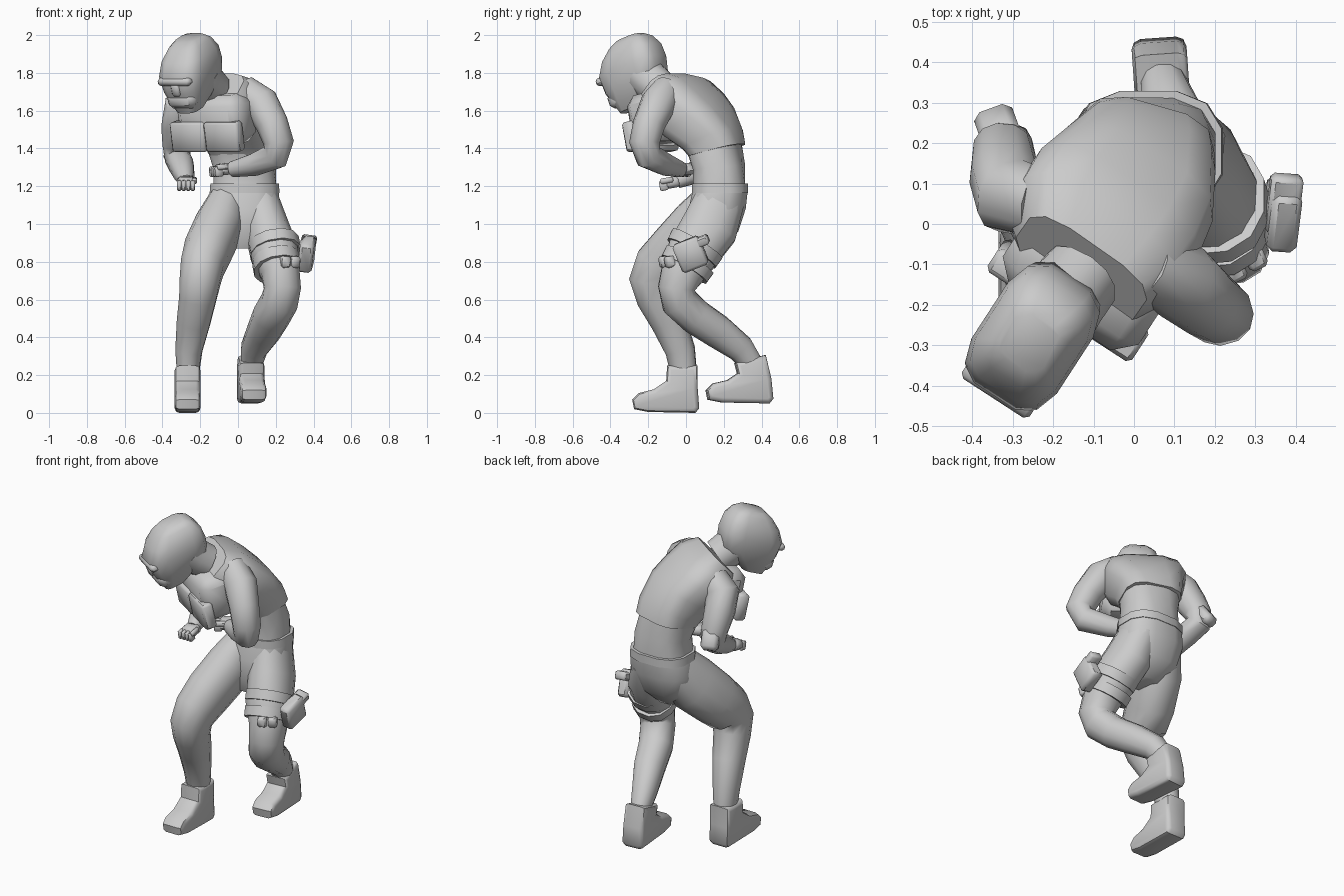
import bpy, bmesh, math
from mathutils import Vector, Euler

if "Cube" in bpy.data.objects:
    bpy.data.objects.remove(bpy.data.objects["Cube"])

def finish(name, bm, angle=45):
    bmesh.ops.recalc_face_normals(bm, faces=bm.faces[:])
    me = bpy.data.meshes.new(name)
    bm.to_mesh(me)
    bm.free()
    ob = bpy.data.objects.new(name, me)
    bpy.context.collection.objects.link(ob)
    bpy.ops.object.select_all(action='DESELECT')
    ob.select_set(True)
    bpy.context.view_layer.objects.active = ob
    bpy.ops.object.shade_smooth_by_angle(angle=math.radians(angle))
    return ob

def rot(yaw, pitch, roll=0):
    return (Euler((0, 0, math.radians(yaw))).to_matrix() @
            Euler((math.radians(pitch), math.radians(roll), 0)).to_matrix())

def sq(v, e):
    return math.copysign(abs(v) ** e, v)

def skin(name, rings):
    bm = bmesh.new()
    vs = [[bm.verts.new(p) for p in r] for r in rings]
    n = len(vs[0])
    for a, b in zip(vs, vs[1:]):
        for i in range(n):
            j = (i + 1) % n
            bm.faces.new((a[i], a[j], b[j], b[i]))
    bm.faces.new(vs[0])
    bm.faces.new(vs[-1])
    return finish(name, bm)

def oval(c, sx, sy, w, d, n, e):
    out = []
    for i in range(n):
        t = 2 * math.pi * (i + 0.5) / n
        out.append(c + sx * w * sq(math.cos(t), e) + sy * d * sq(math.sin(t), e))
    return out

# rows: x, y, z, yaw, pitch, half width, half depth
def body(name, rows, n=12, e=0.75):
    rings = []
    for x, y, z, yaw, pitch, w, d in rows:
        m = rot(yaw, pitch)
        rings.append(oval(Vector((x, y, z)), m.col[0], m.col[1], w, d, n, e))
    return skin(name, rings)

# rows: x, y, z, side radius, depth radius
def limb(name, rows, n=12, e=0.9):
    pts = [Vector(r[:3]) for r in rows]
    side, rings = Vector((1, 0, 0)), []
    for i, r in enumerate(rows):
        t = (pts[min(i + 1, len(pts) - 1)] - pts[max(i - 1, 0)]).normalized()
        side = (side - t * side.dot(t)).normalized()
        rings.append(oval(pts[i], side, t.cross(side), r[3], r[-1], n, e))
    return skin(name, rings)

def block(name, c, size, ang=(0, 0, 0), bev=0.015):
    bm = bmesh.new()
    bmesh.ops.create_cube(bm, size=1)
    bmesh.ops.scale(bm, vec=size, verts=bm.verts)
    bmesh.ops.bevel(bm, geom=bm.edges[:], offset=bev, segments=1, affect='EDGES')
    m = rot(*ang).to_4x4()
    m.translation = c
    bmesh.ops.transform(bm, matrix=m, verts=bm.verts)
    return finish(name, bm)

# Hips and belt
body("hips", [(.02, .11, .87, 0, 0, .07, .08), (.025, .14, .96, 0, 0, .17, .14),
              (.03, .165, 1.08, 0, 0, .2, .155), (.035, .18, 1.17, 0, 0, .185, .15)])
body("belt", [(.035, .18, 1.165, 0, 0, .19, .153), (.035, .18, 1.215, 0, 0, .186, .153)])

# Torso twisted and leaning forward, with boxy vest over it
body("abdomen", [(.035, .175, 1.21, 0, 0, .17, .14), (.035, .175, 1.3, -8, 5, .165, .135),
                 (.01, .15, 1.41, -18, 17, .17, .138)])
body("vest", [(.02, .165, 1.39, -16, 14, .172, .14), (.01, .14, 1.45, -22, 22, .185, .15),
              (-.02, .07, 1.54, -32, 35, .22, .16), (-.065, .01, 1.61, -35, 40, .24, .155),
              (-.105, -.05, 1.675, -35, 44, .235, .145), (-.13, -.11, 1.725, -35, 48, .18, .10)], 12, .6)
block("chest_panel", (-.115, -.125, 1.56), (.4, .22, .27), (-33, 12), .05)
F = rot(-33, 12)
for i, s in enumerate((-1, 1)):
    block("chest_pouch_%d" % i, Vector((-.125, -.13, 1.545)) + F @ Vector((s * .107, -.085, -.065)),
          (.212, .07, .16), (-33, 12), .012)

# Neck and masked head, crown set back and forehead sloping forward
limb("neck", [(-.13, -.13, 1.71, .1), (-.17, -.18, 1.75, .105), (-.20, -.22, 1.79, .11)])
H, hc = rot(-33, 20), Vector((-.25, -.28, 1.81))
def head_row(z, f, w, d):
    p = hc + H @ Vector((0, -f, z))
    return (*p, -33, 20, w, d)
body("head", [head_row(-.19, .07, .06, .065), head_row(-.14, .04, .09, .11),
              head_row(-.07, 0, .115, .175), head_row(.02, -.005, .128, .185),
              head_row(.09, -.025, .12, .16), head_row(.145, -.04, .092, .115),
              head_row(.172, -.045, .065, .07)], 12, .55)
block("brow", hc + H @ Vector((0, -.163, .0)), (.2, .05, .04), (-33, 20), .012)
block("mask", hc + H @ Vector((0, -.12, -.115)), (.17, .09, .09), (-33, 20), .025)
block("nose", hc + H @ Vector((0, -.165, -.045)), (.05, .04, .07), (-33, 20), .01)

# Arms
limb("right_arm", [(-.23, .05, 1.66, .085), (-.305, .07, 1.61, .095), (-.32, .12, 1.52, .087),
                   (-.325, .18, 1.42, .075), (-.32, .19, 1.35, .07), (-.30, .11, 1.31, .068),
                   (-.285, .02, 1.26, .055), (-.275, -.05, 1.225, .038)])
block("elbow_pad", (-.335, .235, 1.385), (.1, .07, .13), (20, 35), .02)
limb("left_arm", [(.03, -.10, 1.71, .08), (.12, -.145, 1.64, .095), (.18, -.195, 1.53, .085),
                  (.215, -.22, 1.43, .08), (.20, -.2, 1.36, .072), (.09, -.11, 1.315, .06),
                  (-.03, -.03, 1.29, .042)])

# Fists made of a palm, four fingers and a thumb
def fist(name, c, yaw, pitch):
    c, m = Vector(c), rot(yaw, pitch)
    block(name + "_palm", c, (.095, .09, .06), (yaw, pitch), .018)
    for i in range(4):
        block("%s_finger_%d" % (name, i), c + m @ Vector((-.036 + .024 * i, -.045, -.008)),
              (.024, .045, .055), (yaw, pitch), .007)
    block(name + "_thumb", c + m @ Vector((.045, -.025, .015)), (.025, .07, .03), (yaw, pitch), .008)

fist("right_fist", (-.275, -.075, 1.22), 0, 10)
fist("left_fist", (-.075, -.005, 1.29), -65, 5)

# Legs
limb("right_leg", [(-.05, .18, 1.13, .1, .13), (-.1, .08, .99, .13, .165), (-.16, -.05, .86, .13, .155),
                   (-.19, -.14, .77, .118, .145), (-.2, -.178, .70, .11, .125),
                   (-.212, -.155, .61, .1, .108), (-.235, -.09, .48, .09, .095),
                   (-.26, -.03, .33, .072, .08), (-.265, -.01, .2, .058, .07)])
limb("left_leg", [(.115, .18, 1.13, .1, .135), (.15, .125, .98, .12, .155), (.195, .03, .84, .13, .14),
                  (.225, -.02, .74, .105, .118), (.235, -.05, .66, .1, .1), (.22, -.035, .59, .1, .1),
                  (.175, .05, .51, .1, .095), (.135, .17, .43, .09, .09), (.085, .29, .34, .072, .075),
                  (.07, .355, .25, .055, .06)])

# Boots extruded from a side profile
def boot(name, dx, dy, dz, shaft, yaw, lean):
    prof = [(-.285, .07), (-.275, .02), (-.2, .005), (.05, 0), (.07, .025), (.062, .13), (.062, shaft),
            (-.1, shaft), (-.105, .17), (-.17, .125), (-.25, .105)]
    bm = bmesh.new()
    vs = []
    for y, z in prof:
        k = max(0, z - .12) / .13
        vs.append(bm.verts.new((-.068, y - lean * k, z + lean * k * y * 8)))
    f = bm.faces.new(vs)
    ext = bmesh.ops.extrude_face_region(bm, geom=[f])["geom"]
    bmesh.ops.translate(bm, vec=(.136, 0, 0), verts=[g for g in ext if isinstance(g, bmesh.types.BMVert)])
    rim = [e for e in bm.edges if abs(e.verts[0].co.x - e.verts[1].co.x) < .01]
    bmesh.ops.bevel(bm, geom=rim, offset=.024, segments=2, profile=.5, affect='EDGES')
    m = rot(yaw, 0).to_4x4()
    m.translation = (dx, dy, dz)
    bmesh.ops.transform(bm, matrix=m, verts=bm.verts)
    finish(name, bm)

boot("right_boot", -.267, 0, 0, .25, 0, 0)
boot("left_boot", .065, .39, .05, .24, 4, .035)

# Thigh straps with buckles and holster
for i, (x, y, z, r) in enumerate([(.195, .045, .87, .137), (.205, .005, .785, .128)]):
    limb("thigh_strap_%d" % i, [(x - .005, y + .015, z + .025, r, r + .02),
                                (x + .005, y - .015, z - .025, r, r + .015)], 12)
for i, x in enumerate((.25, .30)):
    block("strap_pouch_%d" % i, (x, -.115 + .03 * i, .80), (.05, .05, .06), (25, 10), .01)
block("holster", (.365, .025, .84), (.075, .15, .16), (-4, 22, 8), .015)
block("holster_flap", (.37, .05, .895), (.08, .15, .05), (-4, 22, 8), .01)
